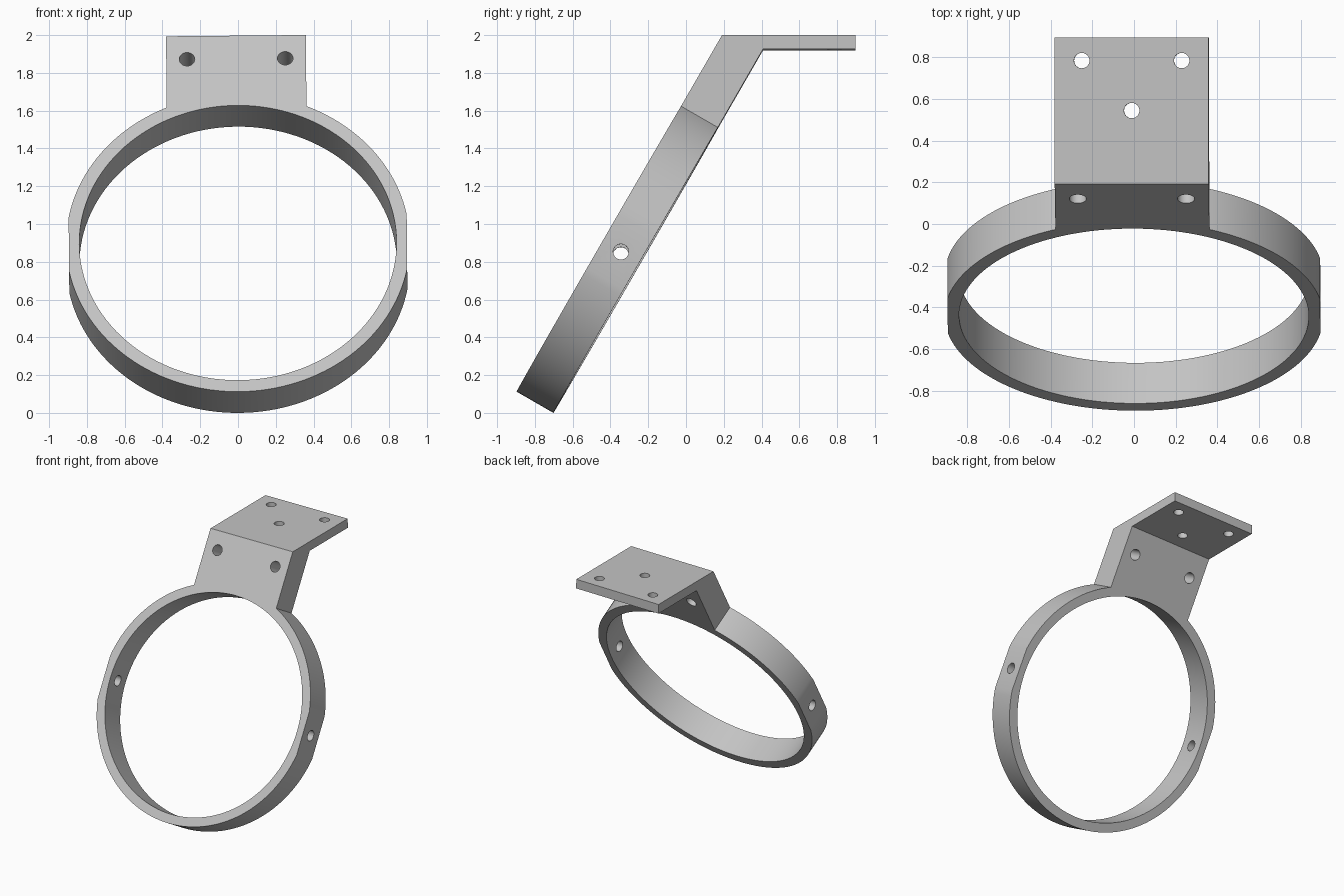
import bpy, bmesh
from math import radians, sin, cos, pi, tan
from mathutils import Matrix, Vector

cube = bpy.data.objects.get("Cube")
if cube:
    bpy.data.objects.remove(cube)

DEPTH = 0.225      # thickness of ring and tab
OUTER, INNER, FLAT = 0.91, 0.84, 0.895
HALF_W = 0.37      # half width of the mounting bracket
TOP, PLATE_BOTTOM, PLATE_BACK = 1.997, 1.923, 0.897
START_Y, START_Z = -0.897, 0.1125

# Ring frame: local y runs up the slope, local z points out of the front face
tilt = Matrix.Translation((0, START_Y, START_Z)) @ Matrix.Rotation(radians(60), 4, 'X')
to_local = tilt.inverted()

grey = bpy.data.materials.new("light_grey")
grey.use_nodes = True
grey.diffuse_color = (0.55, 0.55, 0.55, 1)
grey.node_tree.nodes["Principled BSDF"].inputs["Base Color"].default_value = grey.diffuse_color


def prism(name, points, offset):
    """Extrude a planar outline by an offset vector."""
    bm = bmesh.new()
    face = bm.faces.new([bm.verts.new(p) for p in points])
    moved = bmesh.ops.extrude_face_region(bm, geom=[face])["geom"]
    bmesh.ops.translate(bm, vec=offset, verts=[v for v in moved if isinstance(v, bmesh.types.BMVert)])
    bmesh.ops.recalc_face_normals(bm, faces=bm.faces)
    mesh = bpy.data.meshes.new(name)
    bm.to_mesh(mesh)
    bm.free()
    obj = bpy.data.objects.new(name, mesh)
    bpy.context.collection.objects.link(obj)
    mesh.materials.append(grey)
    return obj


def rod(name, centre, axis, radius, length, sides):
    """Cylinder centred on a point, along an axis."""
    turn = Vector(axis).to_track_quat('Z', 'Y')
    points = [Vector(centre) + turn @ Vector((radius * cos(2 * pi * i / sides),
              radius * sin(2 * pi * i / sides), -length / 2)) for i in range(sides)]
    return prism(name, points, turn @ Vector((0, 0, length)))


def combine(obj, tool, operation):
    """Apply a boolean and remove its tool."""
    mod = obj.modifiers.new("boolean", 'BOOLEAN')
    mod.object, mod.operation, mod.solver = tool, operation, 'EXACT'
    bpy.context.view_layer.objects.active = obj
    tool.hide_render = True
    bpy.ops.object.modifier_apply(modifier=mod.name)
    bpy.data.objects.remove(tool)


# Ring blank with a flat on each side
flat_angle = Vector((FLAT, (OUTER**2 - FLAT**2) ** 0.5)).angle_signed(Vector((1, 0)))
outline = []
for start in (flat_angle, flat_angle + pi):
    for i in range(65):
        a = start + (pi - 2 * flat_angle) * i / 64
        outline.append((OUTER * cos(a), OUTER + OUTER * sin(a), 0))
holder = prism("ring_with_bracket", outline, Vector((0, 0, -DEPTH)))

# Bent bracket: sloping tab and horizontal plate
front_bend = START_Y + (TOP - START_Z) * tan(radians(30))
back_bend = front_bend + DEPTH / cos(radians(30)) - (TOP - PLATE_BOTTOM) * tan(radians(30))
profile = [to_local @ Vector((0, y, z)) for y, z in (
    (front_bend, TOP), (PLATE_BACK, TOP), (PLATE_BACK, PLATE_BOTTOM), (back_bend, PLATE_BOTTOM))]
profile[0].z, profile[3].z = 0, -DEPTH
profile += [Vector((0, 1.3, -DEPTH)), Vector((0, 1.3, 0))]
for p in profile:
    p.x = -HALF_W
combine(holder, prism("bracket", profile, Vector((2 * HALF_W, 0, 0))), 'UNION')

# Main opening
combine(holder, rod("opening", (0, OUTER, -DEPTH / 2), (0, 0, 1), INNER, 1, 128), 'DIFFERENCE')

# Screw holes: ring flats, tab, plate
combine(holder, rod("side_holes", (0, OUTER, -DEPTH / 2), (1, 0, 0), 0.041, 3, 32), 'DIFFERENCE')
for x in (-0.26, 0.26):
    combine(holder, rod("tab_hole", (x, 2.035, -DEPTH / 2), (0, 0, 1), 0.041, 0.4, 32), 'DIFFERENCE')
up = to_local.to_3x3() @ Vector((0, 0, 1))
for x, y in ((-0.24, 0.785), (0.24, 0.785), (0, 0.545)):
    centre = to_local @ Vector((x, y, (TOP + PLATE_BOTTOM) / 2))
    combine(holder, rod("plate_hole", centre, up, 0.037, 0.2, 32), 'DIFFERENCE')

# Stand the part up, with its slight sideways lean
pivot = Matrix.Translation((0, 0, 0.85))
lean = pivot @ Matrix.Rotation(radians(-0.55), 4, 'Y') @ pivot.inverted()
holder.data.transform(lean @ tilt)

bpy.ops.object.select_all(action='DESELECT')
holder.select_set(True)
bpy.context.view_layer.objects.active = holder
bpy.ops.object.shade_smooth_by_angle(angle=radians(25))
